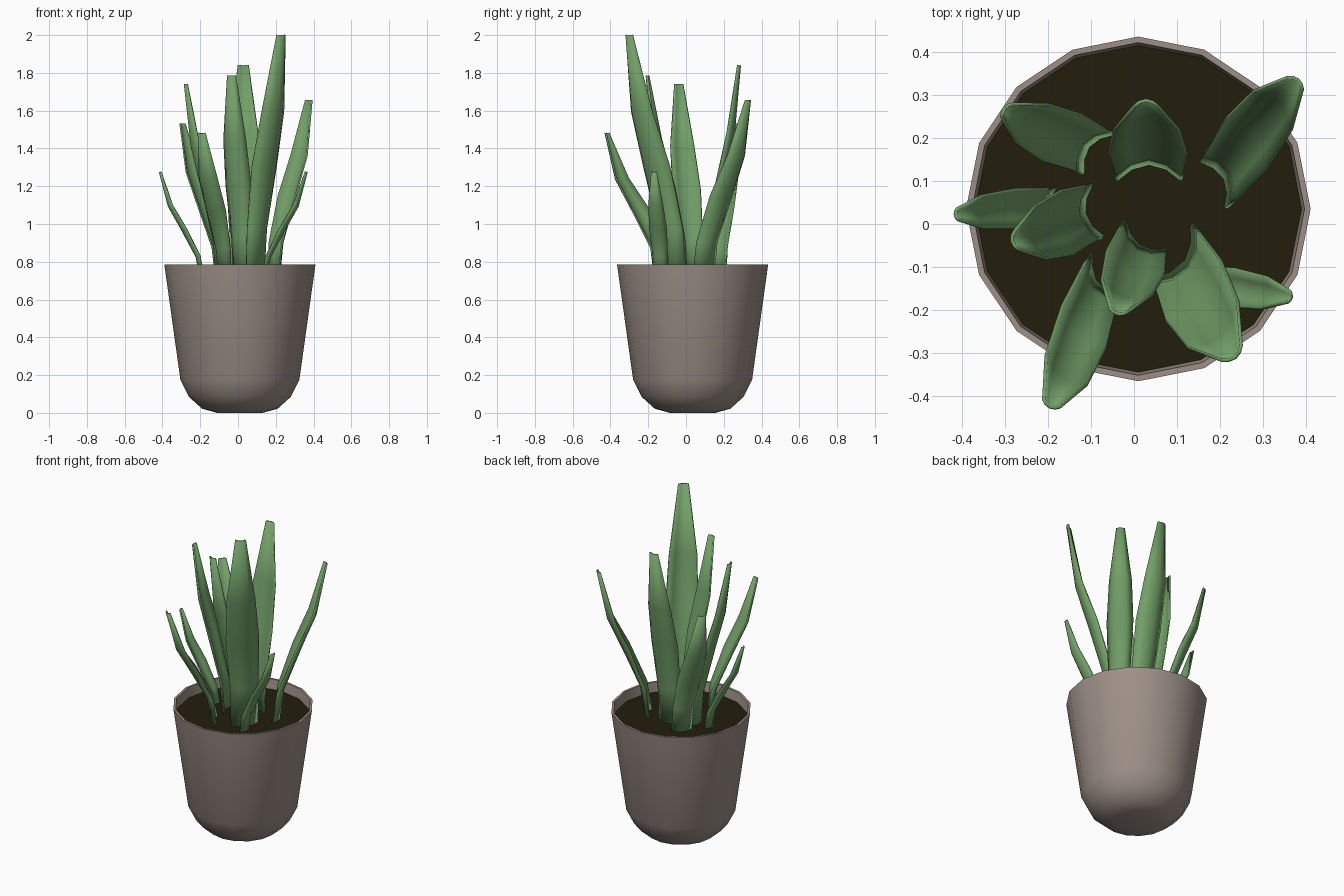
import bpy, bmesh, math
from mathutils import Vector

if "Cube" in bpy.data.objects:
    bpy.data.objects.remove(bpy.data.objects["Cube"])


def material(name, rgb):
    m = bpy.data.materials.new(name)
    m.diffuse_color = (*rgb, 1)
    m.use_nodes = True
    m.node_tree.nodes["Principled BSDF"].inputs["Base Color"].default_value = m.diffuse_color
    return m


GREEN = material("leaf green", (0.17, 0.35, 0.14))
CLAY = material("warm grey clay", (0.34, 0.28, 0.245))
SOIL = material("dark soil", (0.016, 0.013, 0.004))
CX, CY, SIDES = 0.01, 0.035, 16


def finish(name, bm, mat, angle):
    me = bpy.data.meshes.new(name)
    bm.to_mesh(me)
    bm.free()
    me.materials.append(mat)
    ob = bpy.data.objects.new(name, me)
    bpy.context.collection.objects.link(ob)
    bpy.ops.object.select_all(action='DESELECT')
    ob.select_set(True)
    bpy.context.view_layer.objects.active = ob
    bpy.ops.object.shade_smooth_by_angle(angle=math.radians(angle))
    return ob


def ring(bm, r, z):
    return [bm.verts.new((CX + r * math.cos(2 * math.pi * i / SIDES),
                          CY + r * math.sin(2 * math.pi * i / SIDES), z))
            for i in range(SIDES)]


# Pot: lathed profile from the base, over the rim, down inside to the soil
bm = bmesh.new()
profile = [(0.12, 0), (0.20, 0.022), (0.27, 0.085), (0.315, 0.175),
           (0.40, 0.785), (0.386, 0.785), (0.378, 0.715)]
rings = [ring(bm, r, z) for r, z in profile]
for a, b in zip(rings, rings[1:]):
    for i in range(SIDES):
        j = (i + 1) % SIDES
        bm.faces.new((a[i], a[j], b[j], b[i]))
bm.faces.new(rings[0][::-1])
finish("pot", bm, CLAY, 50)

# Soil disc just below the rim
bm = bmesh.new()
bm.faces.new(ring(bm, 0.38, 0.725))
finish("soil", bm, SOIL, 30)

# Shared leaf shape: (height fraction, lean fraction, width fraction)
SHAPE = [(0, 0, 0.84), (0.2, 0.09, 0.86), (0.45, 0.44, 1.0),
         (0.68, 0.78, 0.84), (1, 1, 0.30)]
BASE_Z = 0.71


def leaf(name, base, tip, height, width, face0, face1):
    """Gutter-shaped blade, hollow side towards the pot's centre."""
    path = [Vector((base[0] + (tip[0] - base[0]) * r,
                    base[1] + (tip[1] - base[1]) * r,
                    BASE_Z + (height - BASE_Z) * h)) for h, r, _ in SHAPE]
    bm = bmesh.new()
    rows = []
    for k, (p, (h, _, w)) in enumerate(zip(path, SHAPE)):
        tangent = (path[min(k + 1, 4)] - path[max(k - 1, 0)]).normalized()
        a = math.radians(face0 + (face1 - face0) * h)
        side = Vector((-math.sin(a), math.cos(a), 0))
        out = side.cross(tangent).normalized()
        half = width * w / 2
        rows.append([bm.verts.new(p + side * half * u - out * half * 0.5 * u * u)
                     for u in (-1, -0.55, 0, 0.55, 1)])
    for a, b in zip(rows, rows[1:]):
        for i in range(4):
            bm.faces.new((a[i], a[i + 1], b[i + 1], b[i]))
    ob = finish(name, bm, GREEN, 60)
    mod = ob.modifiers.new("thickness", 'SOLIDIFY')
    mod.thickness = 0.008
    mod.offset = 0


# Leaves: base xy, tip xy, tip height, width, facing angle at base and tip
LEAVES = [
    ("leaf_front_right_tall", (0.12, -0.085), (0.235, -0.31), 2.0, 0.19, -35, -52),
    ("leaf_back", (0.035, 0.14), (0.028, 0.287), 1.84, 0.18, 90, 90),
    ("leaf_front", (0.01, -0.05), (-0.035, -0.21), 1.785, 0.145, 234, 262),
    ("leaf_left", (-0.115, 0.025), (-0.283, -0.04), 1.74, 0.15, 192, 192),
    ("leaf_back_right", (0.21, 0.105), (0.38, 0.335), 1.655, 0.15, 28, 52),
    ("leaf_back_left", (-0.105, 0.18), (-0.3, 0.27), 1.53, 0.14, 143, 138),
    ("leaf_front_left", (-0.09, -0.13), (-0.195, -0.425), 1.48, 0.14, 212, 245),
    ("leaf_left_short", (-0.2, 0.045), (-0.415, 0.022), 1.275, 0.09, 180, 185),
    ("leaf_right_short", (0.15, -0.135), (0.365, -0.17), 1.275, 0.09, -5, -12),
]
for args in LEAVES:
    leaf(*args)
